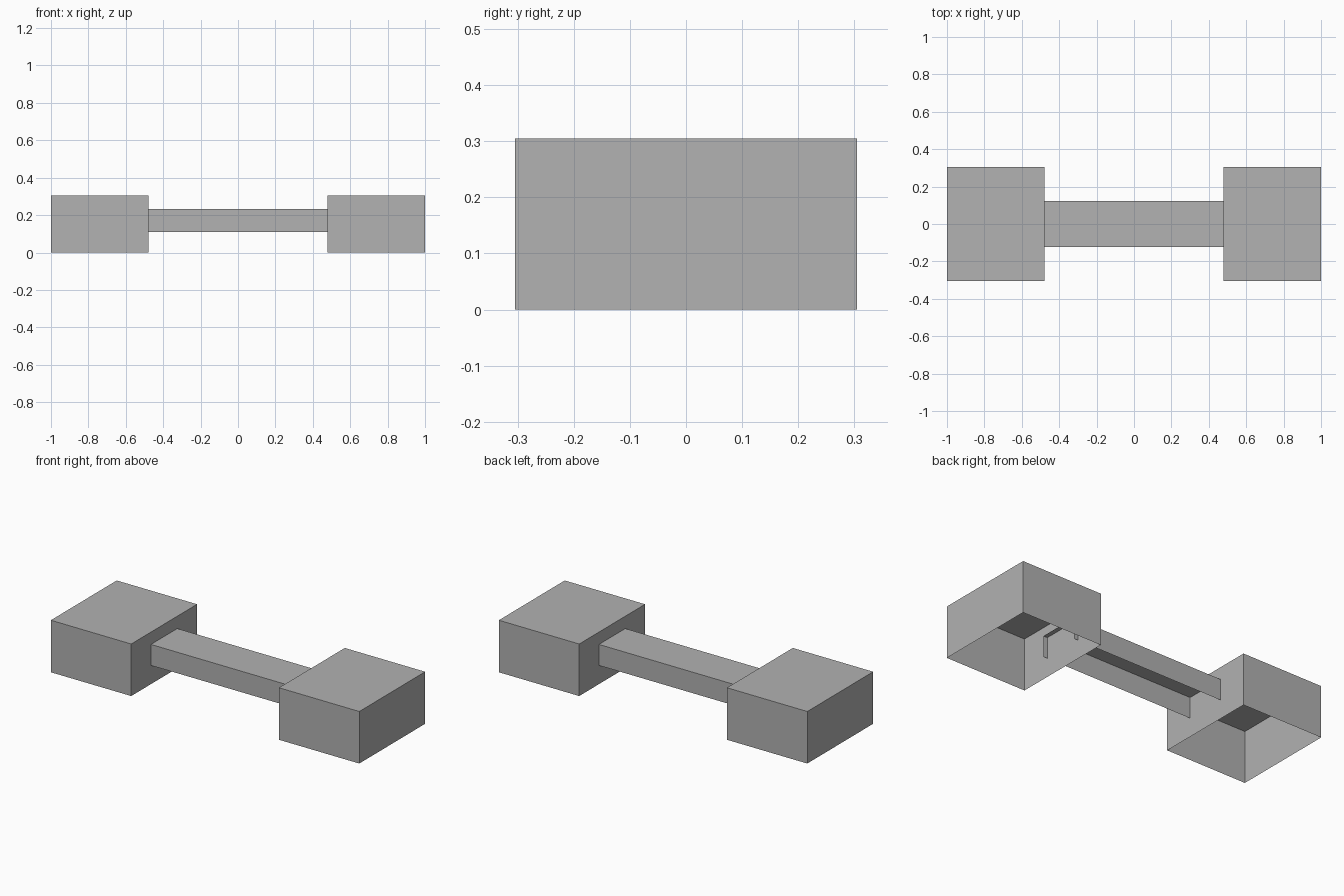
import bpy
import bmesh
from mathutils import Matrix, Vector

if "Cube" in bpy.data.objects:
    bpy.data.objects.remove(bpy.data.objects["Cube"], do_unlink=True)

grey = bpy.data.materials.new("plain_grey")
grey.use_nodes = True
COLOR = (0.445, 0.445, 0.445, 1)
grey.diffuse_color = COLOR
grey.node_tree.nodes["Principled BSDF"].inputs["Base Color"].default_value = COLOR


def open_box(name, center, size, open_sides):
    """Thin shell box, without the faces that point along open_sides."""
    bm = bmesh.new()
    bmesh.ops.create_cube(bm, size=1, matrix=Matrix.Diagonal((*size, 1)))
    bm.normal_update()
    gone = [f for f in bm.faces
            if any(f.normal.dot(Vector(d)) > 0.9 for d in open_sides)]
    bmesh.ops.delete(bm, geom=gone, context="FACES")
    mesh = bpy.data.meshes.new(name)
    bm.to_mesh(mesh)
    bm.free()
    mesh.materials.append(grey)
    obj = bpy.data.objects.new(name, mesh)
    obj.location = center
    bpy.context.collection.objects.link(obj)
    return obj


DOWN, LEFT, RIGHT = (0, 0, -1), (1, 0, 0), (-1, 0, 0)
INNER, HEIGHT, DEPTH = 0.479, 0.305, 0.61

# End blocks, hollow and open underneath
for side, name in ((1, "left_block"), (-1, "right_block")):
    open_box(name, (side * (1 + INNER) / 2, 0, HEIGHT / 2),
             (1 - INNER, DEPTH, HEIGHT), [DOWN])

# Channel bar, open underneath and at its ends, reaching just inside the blocks
open_box("connecting_bar", (0, 0, 0.171), (1.01, 0.244, 0.123),
         [DOWN, LEFT, RIGHT])
